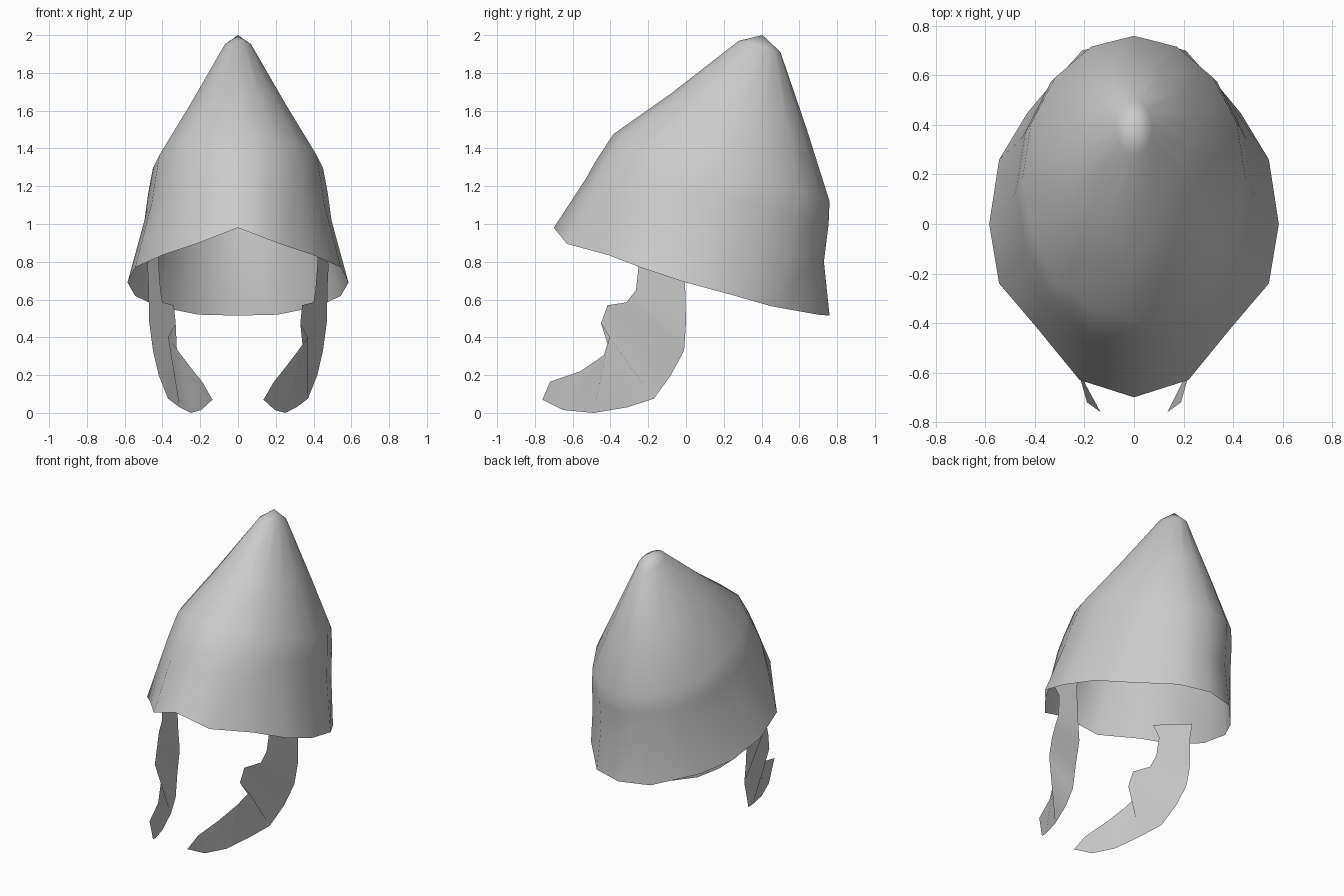
import bpy
import math

SEGMENTS = 16
HALF = SEGMENTS // 2

old_cube = bpy.data.objects.get("Cube")
if old_cube:
    bpy.data.objects.remove(old_cube, do_unlink=True)


def make_material(name, colour):
    material = bpy.data.materials.new(name)
    material.use_nodes = True
    material.diffuse_color = colour
    shader = material.node_tree.nodes["Principled BSDF"]
    shader.inputs["Base Color"].default_value = colour
    return material


def make_object(name, vertices, faces, material):
    mesh = bpy.data.meshes.new(name)
    mesh.from_pydata(vertices, [], faces)
    mesh.materials.append(material)
    mesh.polygons.foreach_set("use_smooth", [True] * len(mesh.polygons))
    mesh.update()
    result = bpy.data.objects.new(name, mesh)
    bpy.context.collection.objects.link(result)
    return result


def tilted_ring(width, front, back):
    """Elliptical ring spanning a front and a back point, each given as (y, z)."""
    points = []
    for step in range(SEGMENTS):
        angle = math.tau * step / SEGMENTS
        blend = (1 - math.cos(angle)) / 2
        y = front[0] + (back[0] - front[0]) * blend
        z = front[1] + (back[1] - front[1]) * blend
        points.append((width * math.sin(angle), y, z))
    return points


steel = make_material("plain grey metal", (0.6, 0.6, 0.6, 1))

# Flared brim: half outline from front to back, mirrored to the other side
half_brim = [
    (0, -.7, .98), (.22, -.63, .895), (.4, -.41, .835),
    (.545, -.24, .77), (.585, 0, .69), (.545, .26, .62),
    (.43, .45, .565), (.21, .7, .52), (0, .76, .515),
]
brim = half_brim + [(-x, y, z) for x, y, z in reversed(half_brim[1:HALF])]

# Bowl: tilted rings from the waist up to the leaning point
rings = [
    brim,
    tilted_ring(.495, (-.53, 1.24), (.73, .8)),
    tilted_ring(.475, (-.48, 1.33), (.755, 1)),
    tilted_ring(.45, (-.385, 1.475), (.76, 1.12)),
    tilted_ring(.275, (-.08, 1.69), (.64, 1.5)),
    tilted_ring(.075, (.28, 1.97), (.5, 1.91)),
]
vertices = [point for ring in rings for point in ring]
faces = []
for level in range(len(rings) - 1):
    low, high = level * SEGMENTS, (level + 1) * SEGMENTS
    for step in range(SEGMENTS):
        after = (step + 1) % SEGMENTS
        faces.append((low + step, low + after, high + after, high + step))
apex = len(vertices)
vertices.append((0, .405, 2))
last = apex - SEGMENTS
for step in range(SEGMENTS):
    faces.append((last + step, last + (step + 1) % SEGMENTS, apex))
make_object("helmet_bowl", vertices, faces, steel)

# Cheek guards: curved plates between a rear edge and a notched front edge
rear_edge = [
    (.135, -.76, .07), (.195, -.65, .015), (.25, -.49, 0),
    (.31, -.31, .03), (.37, -.17, .075), (.42, -.08, .2),
    (.45, -.01, .33), (.47, 0, .48), (.475, -.005, .69), (.48, .01, .79),
]
front_edge = [
    (.19, -.72, .165), (.235, -.56, .22), (.3, -.435, .305),
    (.37, -.405, .4), (.33, -.45, .475), (.34, -.415, .57),
    (.4, -.315, .585), (.41, -.265, .65), (.42, -.25, .78), (.42, -.31, .9),
]
count = len(rear_edge)
for name, side in (("left_cheek_guard", 1), ("right_cheek_guard", -1)):
    plate = [(side * x, y, z) for x, y, z in rear_edge + front_edge]
    strips = []
    for i in range(count - 1):
        strip = (i, i + 1, count + i + 1, count + i)
        strips.append(strip if side > 0 else strip[::-1])
    make_object(name, plate, strips, steel)
